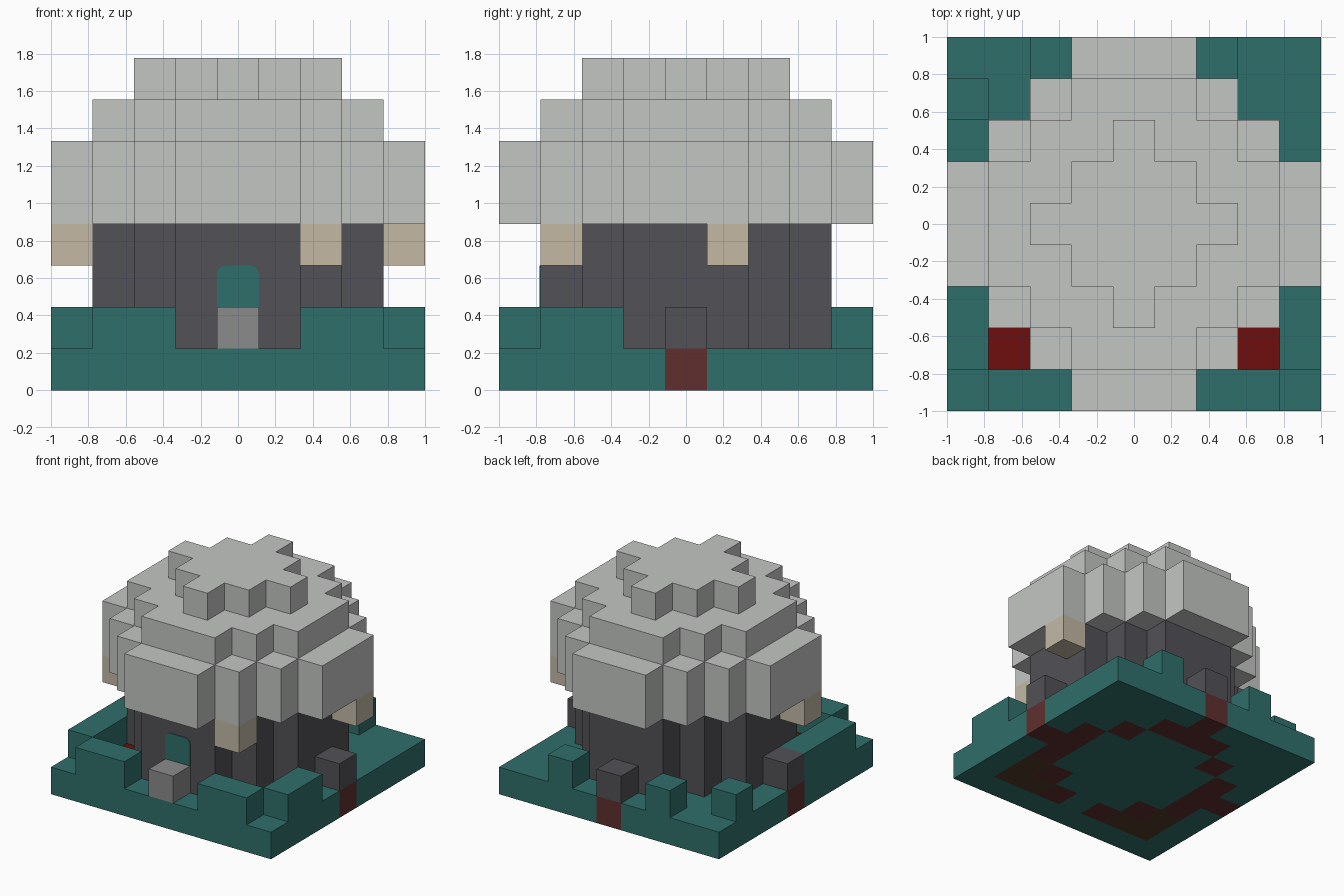
import bpy
import bmesh
from math import radians, sin, cos
from mathutils import Vector

if "Cube" in bpy.data.objects:
    bpy.data.objects.remove(bpy.data.objects["Cube"])

U = 2 / 9  # size of one block


def material(name, hex_code):
    srgb = [int(hex_code[i:i + 2], 16) / 255 for i in (0, 2, 4)]
    colour = [((c + 0.055) / 1.055) ** 2.4 for c in srgb] + [1]
    mat = bpy.data.materials.new(name)
    mat.use_nodes = True
    mat.diffuse_color = colour
    mat.node_tree.nodes["Principled BSDF"].inputs["Base Color"].default_value = colour
    return mat


TEAL = material("teal", "2f6f6b")
GREY = material("pale grey", "c4c6c4")
DARK = material("dark grey", "525156")
BEIGE = material("beige", "c3b9a5")
STONE = material("stone grey", "8b8b8b")
RED = material("bright red", "6e0d0d")
MAROON = material("maroon", "602f2f")
BROWN = material("brown", "523b29")


def finish(name, bm, mats):
    mesh = bpy.data.meshes.new(name)
    bm.to_mesh(mesh)
    bm.free()
    for mat in mats:
        mesh.materials.append(mat)
    obj = bpy.data.objects.new(name, mesh)
    bpy.context.collection.objects.link(obj)
    return obj


def blocks(name, cells, mats, paint=None):
    """Joined blocks: only the outer faces of a set of grid cells."""
    cells = set(cells)
    bm = bmesh.new()
    corners = {}

    def vert(p):
        key = tuple(round(2 * c) for c in p)
        if key not in corners:
            corners[key] = bm.verts.new(Vector(p) * U)
        return corners[key]

    for cell in cells:
        centre = Vector(cell) + Vector((0, 0, 0.5))
        for axis in range(3):
            for sign in (-1, 1):
                n = Vector((0, 0, 0))
                n[axis] = sign
                if tuple(int(c) for c in Vector(cell) + n) in cells:
                    continue
                a = Vector((0, 0, 0))
                a[(axis + 1) % 3] = 0.5
                b = n.cross(a)
                mid = centre + n / 2
                face = bm.faces.new([vert(mid + s * a + t * b) for s, t in
                                     ((-1, -1), (1, -1), (1, 1), (-1, 1))])
                if paint:
                    face.material_index = paint(cell, n)
    if not paint:
        bmesh.ops.dissolve_limit(bm, angle_limit=radians(1),
                                 verts=bm.verts[:], edges=bm.edges[:])
    return finish(name, bm, mats)


def disc(radius, reach, layers):
    """Stepped round slab of blocks."""
    span = range(-radius, radius + 1)
    return [(x, y, z) for x in span for y in span for z in layers
            if abs(x) + abs(y) <= reach]


# Ground slab with the wall footing and the front flower beds
footing = {(x, y) for x, y, _ in disc(3, 4, [0])
           if abs(x) + abs(y) == 4 or max(abs(x), abs(y)) == 3}
footing -= {(0, -3)}
footing |= {(4, 0), (-4, 0), (0, 4)}
beds = {(s * x, y) for s in (-1, 1) for x, y in ((2, -3), (3, -3), (3, -2))}


def ground_paint(cell, n):
    spot = cell[:2]
    if spot in footing:
        return 1
    if spot in beds:
        return 2 if n.z > 0 else 3
    return 0


blocks("ground", disc(4, 8, [0]), [TEAL, MAROON, RED, BROWN], ground_paint)

# Raised turf: a bank along the front, loose lumps at the back
bank = [(s * x, y, 1) for s in (-1, 1)
        for x, y in ((2, -4), (3, -4), (4, -3), (4, -2))]
blocks("front_bank", bank + [(-4, -1, 1)], [TEAL])
for i, spot in enumerate(((2, 4), (-2, 4), (-4, 3))):
    blocks(f"turf_lump_{i + 1}", [(*spot, 1)], [TEAL])

# Round wall, short posts and door step
blocks("wall", disc(3, 4, [1, 2, 3]), [DARK])
for side, spot in (("left", (4, 0)), ("right", (-4, 0)), ("back", (0, 4))):
    blocks(f"{side}_post", [(*spot, 1)], [DARK])
blocks("door_step", [(0, -4, 1)], [STONE])

# Domed cap in three tiers
blocks("cap_lower", disc(4, 5, [4, 5]), [GREY])
blocks("cap_middle", disc(3, 4, [6]), [GREY])
blocks("cap_top", disc(2, 2, [7]), [GREY])

# Pale blocks hanging under the cap
for i, spot in enumerate(((2, -3), (4, 1), (-4, -1))):
    blocks(f"hanging_block_{i + 1}", [(*spot, 3)], [BEIGE])

# Door plate with rounded upper corners
r = 0.045
half, low, high = U / 2, 2 * U, 3 * U
outline = [(-half, low), (half, low)]
for side, start in ((1, 0), (-1, 90)):
    for step in range(5):
        t = radians(start + step * 22.5)
        outline.append((side * (half - r) + r * cos(t), high - r + r * sin(t)))
bm = bmesh.new()
plate = bm.faces.new([bm.verts.new((x, -3.5 * U, z)) for x, z in outline])
out = bmesh.ops.extrude_face_region(bm, geom=[plate])
moved = [v for v in out["geom"] if isinstance(v, bmesh.types.BMVert)]
bmesh.ops.translate(bm, verts=moved, vec=(0, -0.005, 0))
bmesh.ops.recalc_face_normals(bm, faces=bm.faces[:])
finish("door", bm, [TEAL])
